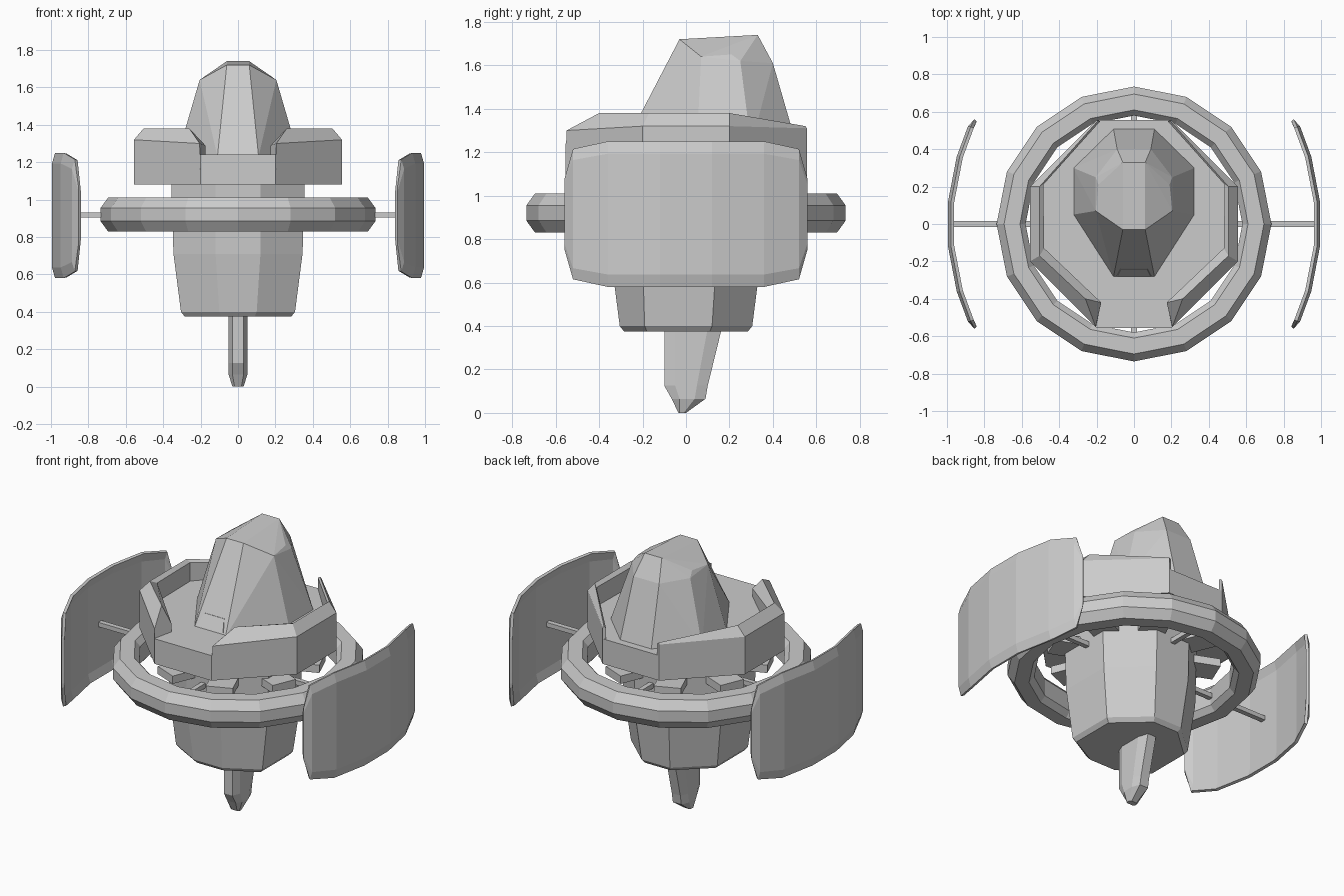
import bpy, bmesh, math
from mathutils import Matrix

if "Cube" in bpy.data.objects:
    bpy.data.objects.remove(bpy.data.objects["Cube"])


def finish(name, bm, mirror=False):
    bmesh.ops.recalc_face_normals(bm, faces=bm.faces[:])
    me = bpy.data.meshes.new(name)
    bm.to_mesh(me)
    bm.free()
    ob = bpy.data.objects.new(name, me)
    bpy.context.collection.objects.link(ob)
    if mirror:
        m = ob.modifiers.new("mirror", 'MIRROR')
        m.use_mirror_merge = False
    return ob


def loft(name, sections, closed=False, mirror=False):
    """Skin equal-length closed sections; cap the ends unless closed."""
    bm = bmesh.new()
    rings = [[bm.verts.new(p) for p in s] for s in sections]
    n = len(rings[0])
    pairs = list(zip(rings, rings[1:])) + ([(rings[-1], rings[0])] if closed else [])
    for a, b in pairs:
        for i in range(n):
            j = (i + 1) % n
            bm.faces.new((a[i], a[j], b[j], b[i]))
    if not closed:
        bm.faces.new(rings[0])
        bm.faces.new(rings[-1])
    return finish(name, bm, mirror)


def octagon(x1, x2, yf, y1, y2, yb, z):
    """Left-right symmetric octagon: front edge yf, side edge y1..y2, back edge yb."""
    right = [(x1, yf, z), (x2, y1, z), (x2, y2, z), (x1, yb, z)]
    return right + [(-x, y, z) for x, y, z in reversed(right)]


def box(name, x0, x1, y0, y1, z0, z1, angle=0):
    bm = bmesh.new()
    bmesh.ops.create_cube(bm, size=1)
    bm.transform(Matrix.Rotation(angle, 4, 'Z')
                 @ Matrix.Translation(((x0 + x1) / 2, (y0 + y1) / 2, (z0 + z1) / 2))
                 @ Matrix.Diagonal((x1 - x0, y1 - y0, z1 - z0, 1)))
    return finish(name, bm)


# Sixteen-sided floating ring
profile = [(.735, .885), (.735, .955), (.695, 1.01), (.61, 1.01),
           (.58, .975), (.58, .865), (.61, .83), (.695, .83)]
loft("ring", [[(r * math.cos(a), r * math.sin(a), z) for r, z in profile]
              for a in (i * math.tau / 16 for i in range(16))], closed=True)

# Tapered lower hull
loft("lower_hull", [octagon(.09, .285, -.285, -.18, .11, .285, .375),
                    octagon(.10, .305, -.305, -.19, .12, .305, .40),
                    octagon(.12, .345, -.345, -.20, .14, .345, .71),
                    octagon(.12, .357, -.355, -.20, .14, .355, 1.09)])

# Keel fin
loft("keel_fin", [octagon(.018, .03, -.035, -.03, -.01, .0, 0),
                  octagon(.03, .05, -.066, -.03, .04, .09, .065),
                  octagon(.03, .05, -.1, -.05, .05, .10, .125),
                  octagon(.03, .05, -.1, -.05, .10, .165, .39)])

# Collar deck
loft("collar_deck", [octagon(.2, .55, -.555, -.2, .2, .555, z) for z in (1.08, 1.24)])

# Side walls standing on the deck: outer base, outer lip, top, inner edge, inner base
loft("collar_wall", [
    [(.2, -.556, 1.08), (.205, -.55, 1.3), (.26, -.40, 1.38), (.175, -.42, 1.29), (.175, -.42, 1.2)],
    [(.556, -.2, 1.08), (.556, -.2, 1.32), (.505, -.17, 1.38), (.48, -.13, 1.36), (.48, -.13, 1.2)],
    [(.556, .2, 1.08), (.556, .2, 1.32), (.505, .2, 1.38), (.485, .21, 1.36), (.485, .21, 1.2)],
    [(.2, .556, 1.08), (.2, .556, 1.31), (.195, .55, 1.32), (.18, .55, 1.31), (.18, .55, 1.2)],
], mirror=True)

# Faceted tower, hull of its corner points
bm = bmesh.new()
corners = [(.11, -.285, 1.23), (.325, .05, 1.23), (.325, .3, 1.23), (.11, .51, 1.23),
           (.205, .07, 1.64), (.205, .25, 1.62), (.09, .40, 1.61),
           (.19, .21, 1.65), (.06, -.03, 1.72), (.06, .33, 1.74)]
for x, y, z in corners:
    bm.verts.new((x, y, z))
    bm.verts.new((-x, y, z))
bmesh.ops.convex_hull(bm, input=bm.verts[:])
bmesh.ops.dissolve_limit(bm, angle_limit=math.radians(2), verts=bm.verts[:], edges=bm.edges[:])
finish("tower", bm)

# Small panel at the foot of the tower
loft("tower_panel", [[(-.09, y - .275, 1.25), (.09, y - .275, 1.25),
                      (.07, y - .235, 1.32), (-.07, y - .235, 1.32)] for y in (-.006, .02)])

# Underside plates and thin cross spokes inside the ring
for i in range(8):
    box(f"under_plate_{i}", .28, .50, -.08, .08, .95, 1.0, (i + .5) * math.tau / 8)
for i in range(4):
    box(f"inner_spoke_{i}", .3, .6, -.015, .015, .905, .935, i * math.pi / 2)

# Curved side shields with a bevelled rim
cols = [(-.56, .16), (-.52, .30), (-.36, .335), (-.12, .335)]
cols += [(-y, h) for y, h in reversed(cols)]
rows = [-1, -.83, -.4, .4, .83, 1]
R = 1.27
bm = bmesh.new()
grid = []
for y, h in cols:
    bow = R - math.sqrt(R * R - y * y)
    grid.append([bm.verts.new((1.0 - bow - (.016 if abs(t) == 1 or abs(y) > .55 else 0), y, .915 + t * h))
                 for t in rows])
for a, b in zip(grid, grid[1:]):
    for i in range(len(rows) - 1):
        bm.faces.new((a[i], b[i], b[i + 1], a[i + 1]))
shield = finish("side_shield", bm)
solid = shield.modifiers.new("thickness", 'SOLIDIFY')
solid.thickness = .018
solid.offset = -1 if shield.data.polygons[0].normal.x > 0 else 1
shield.modifiers.new("mirror", 'MIRROR')

# Shield struts
for side, x0, x1 in (("right", .7, .985), ("left", -.985, -.7)):
    box(f"shield_strut_{side}", x0, x1, -.016, .016, .904, .932)
